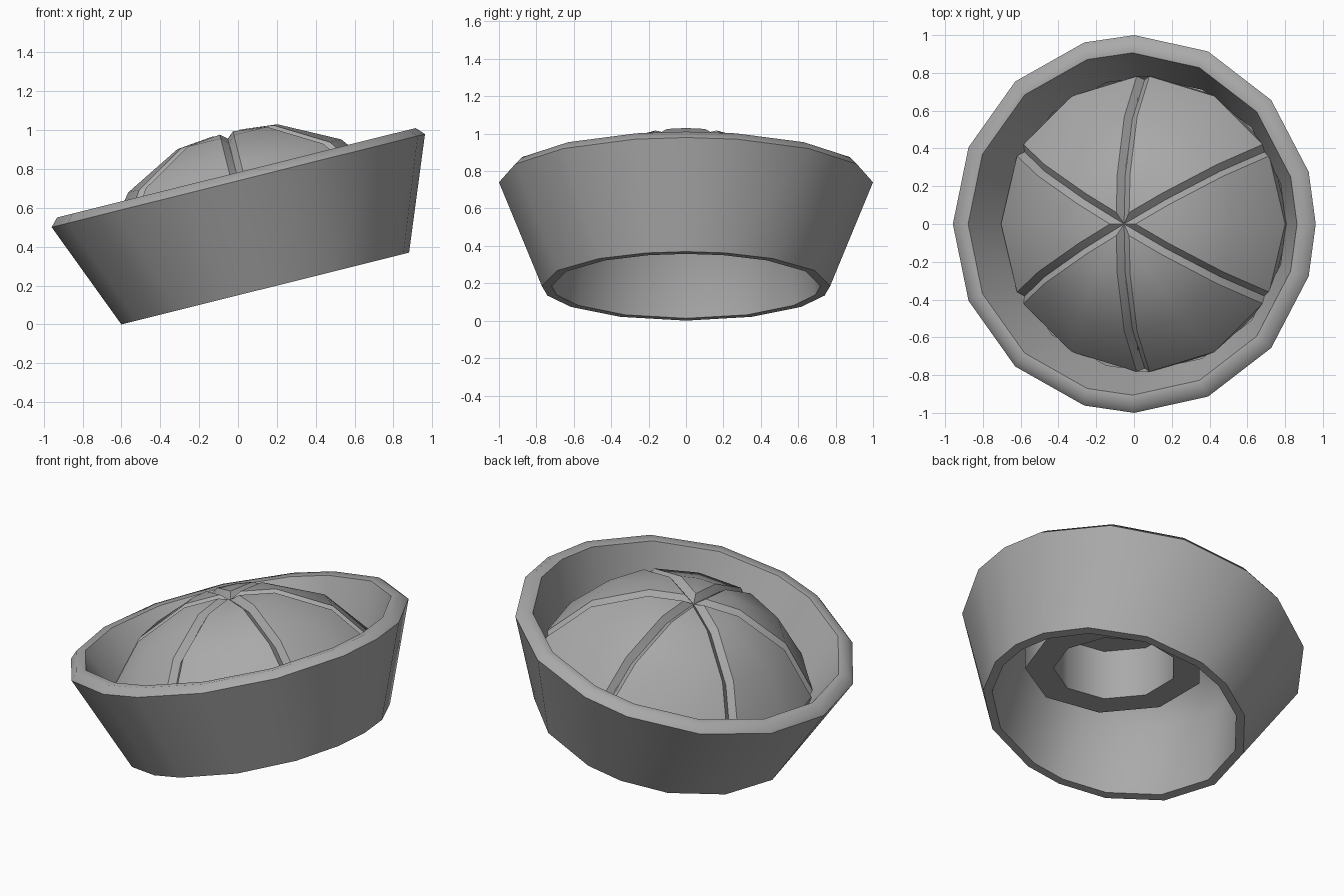
import bpy, bmesh
from math import radians, sin, cos, asin, degrees
from mathutils import Matrix, Vector

if "Cube" in bpy.data.objects:
    bpy.data.objects.remove(bpy.data.objects["Cube"])

cloth = bpy.data.materials.new("grey_cloth")
cloth.use_nodes = True
grey = (0.4, 0.4, 0.4, 1)
cloth.diffuse_color = grey
cloth.node_tree.nodes["Principled BSDF"].inputs["Base Color"].default_value = grey

# The hat sits tipped sideways, while the ring inside it stands level
LEVEL = Matrix.Translation((0.14, 0, 0))
TILT = Matrix.Translation((0.14, 0, 0.185)) @ Matrix.Rotation(radians(-14), 4, 'Y')


def full_turn(half):
    return half + [360 - a for a in half[-2:0:-1]]


RIM = full_turn([0, 16, 41, 66, 90, 106, 131, 156, 180])
HEM = full_turn([0, 16, 37, 63, 90, 106, 127, 153, 180])
NINE = range(0, 360, 40)


def ring(points, frame):
    """Points are (angle in degrees, radius, height)."""
    return [frame @ Vector((r * cos(radians(a)), 1.01 * r * sin(radians(a)), h))
            for a, r, h in points]


def lathe(profile, angles, frame):
    return [ring([(a, r, h) for a in angles], frame) for r, h in profile]


def build(name, rings, sharp, apex=None, flip=False):
    bm = bmesh.new()
    loops = [[bm.verts.new(p) for p in pts] for pts in rings]
    n = len(loops[0])
    for low, high in zip(loops, loops[1:]):
        for i in range(n):
            j = (i + 1) % n
            bm.faces.new((low[i], low[j], high[j], high[i]))
    if apex is not None:
        tip = bm.verts.new(apex)
        for i in range(n):
            bm.faces.new((loops[-1][i], loops[-1][(i + 1) % n], tip))
    bmesh.ops.remove_doubles(bm, verts=bm.verts, dist=0.001)
    if flip:
        bmesh.ops.reverse_faces(bm, faces=bm.faces)
    mesh = bpy.data.meshes.new(name)
    bm.to_mesh(mesh)
    bm.free()
    mesh.materials.append(cloth)
    obj = bpy.data.objects.new(name, mesh)
    bpy.context.collection.objects.link(obj)
    bpy.ops.object.select_all(action='DESELECT')
    obj.select_set(True)
    bpy.context.view_layer.objects.active = obj
    bpy.ops.object.shade_smooth_by_angle(angle=radians(sharp))
    return obj


# Turned-up brim: hem, outer wall, rounded rim, inner wall
build("brim",
      lathe([(0.712, 0), (0.763, 0)], HEM, TILT)
      + lathe([(0.99, 0.572), (0.951, 0.614), (0.897, 0.61), (0.77, 0.34)], RIM, TILT),
      55)

# Lining: steep inner wall and the hollow under the crown
build("lining", lathe([(0.712, 0), (0.66, 0.48), (0.5, 0.64), (0.3, 0.75)], HEM, TILT),
      60, apex=TILT @ Vector((0, 0, 0.77)), flip=True)

# Level fitting ring hanging inside, with a closed well
build("inner_ring",
      lathe([(0.51, 0.8), (0.51, 0.49), (0.35, 0.49), (0.35, 0.8)], NINE, LEVEL),
      45, apex=LEVEL @ Vector((0, 0, 0.8)), flip=True)

# Crown: six puffed panels divided by V-shaped seams that are closed at the base
crown = []
for r, h, depth in [(0.775, 0.3, 0), (0.775, 0.38, 0), (0.775, 0.38, 0.035),
                    (0.565, 0.65, 0.035), (0.265, 0.805, 0.035), (0.07, 0.825, 0.035)]:
    a = degrees(asin(0.035 / r))
    pts = []
    for k in range(6):
        mid = 60 * k
        pts += [(mid, r, h), (mid + 30 - a, r, h),
                (mid + 30, r * (1 - 0.7 * depth), h - depth), (mid + 30 + a, r, h)]
    crown.append(ring(pts, TILT))
build("crown", crown, 35, apex=TILT @ Vector((0, 0, 0.795)))
